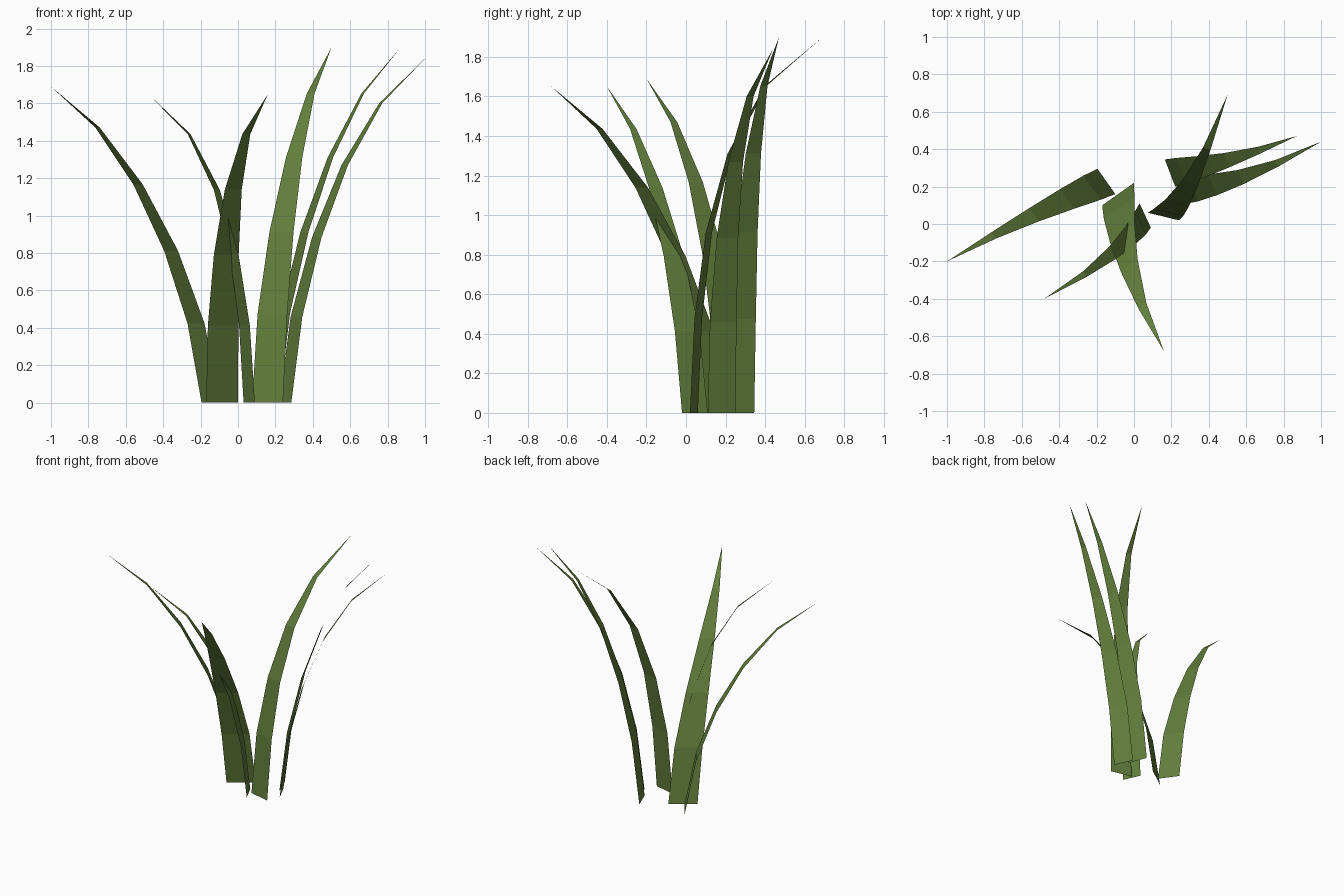
import bpy
from mathutils import Vector

old = bpy.data.objects.get("Cube")
if old:
    bpy.data.objects.remove(old, do_unlink=True)

# Single leaf colour
green = bpy.data.materials.new("leaf_green")
green.use_nodes = True
COLOUR = (0.122, 0.21, 0.045, 1)
green.diffuse_color = COLOUR
bsdf = green.node_tree.nodes["Principled BSDF"]
bsdf.inputs["Base Color"].default_value = COLOUR
bsdf.inputs["Roughness"].default_value = 0.9

# Shared arc of every blade: outward reach, height and width as fractions
REACH = (0, 0.087, 0.24, 0.445, 0.7, 1)
RISE = (0, 0.25, 0.48, 0.69, 0.87, 1)
WIDTH = (1, 0.96, 0.78, 0.53, 0.25, 0)


def blade(name, corner_a, corner_b, tip, sway):
    """Flat tapering strip from a base edge to a pointed tip, bending outward."""
    a, b = Vector(corner_a), Vector(corner_b)
    base, half = (a + b) / 2, (b - a) / 2
    out = Vector(tip[:2]) - base
    verts = []
    for f, h, w in zip(REACH, RISE, WIDTH):
        centre = base + out * f + Vector(sway) * f * (1 - f)
        sides = (-1, 1) if w else (0,)
        for s in sides:
            p = centre + half * w * s
            verts.append((p.x, p.y, tip[2] * h))
    last = len(verts) - 1
    faces = [(i, i + 1, i + 3, i + 2) for i in range(0, last - 2, 2)]
    faces.append((last - 2, last - 1, last))
    mesh = bpy.data.meshes.new(name)
    mesh.from_pydata(verts, [], faces)
    mesh.materials.append(green)
    obj = bpy.data.objects.new(name, mesh)
    bpy.context.collection.objects.link(obj)
    return obj


# Tuft of blades: base corners, tip, sideways sway
blade("right_blade", (-0.195, 0.295), (-0.1, 0.16), (-1, -0.2, 1.69), (-0.03, 0.05))
blade("front_blade", (-0.17, 0.1), (0, 0.22), (0.16, -0.68, 1.65), (-0.2, -0.04))
blade("front_right_blade", (0.03, 0.11), (0.09, -0.02), (-0.48, -0.4, 1.65), (0.27, 0))
blade("back_blade", (0.075, 0.06), (0.24, 0.02), (0.5, 0.69, 1.9), (-0.04, -0.44))
blade("back_left_blade", (0.165, 0.345), (0.22, 0.2), (0.87, 0.47, 1.9), (0, -0.08))
blade("left_blade", (0.22, 0.25), (0.285, 0.11), (1, 0.44, 1.84), (-0.06, -0.18))
